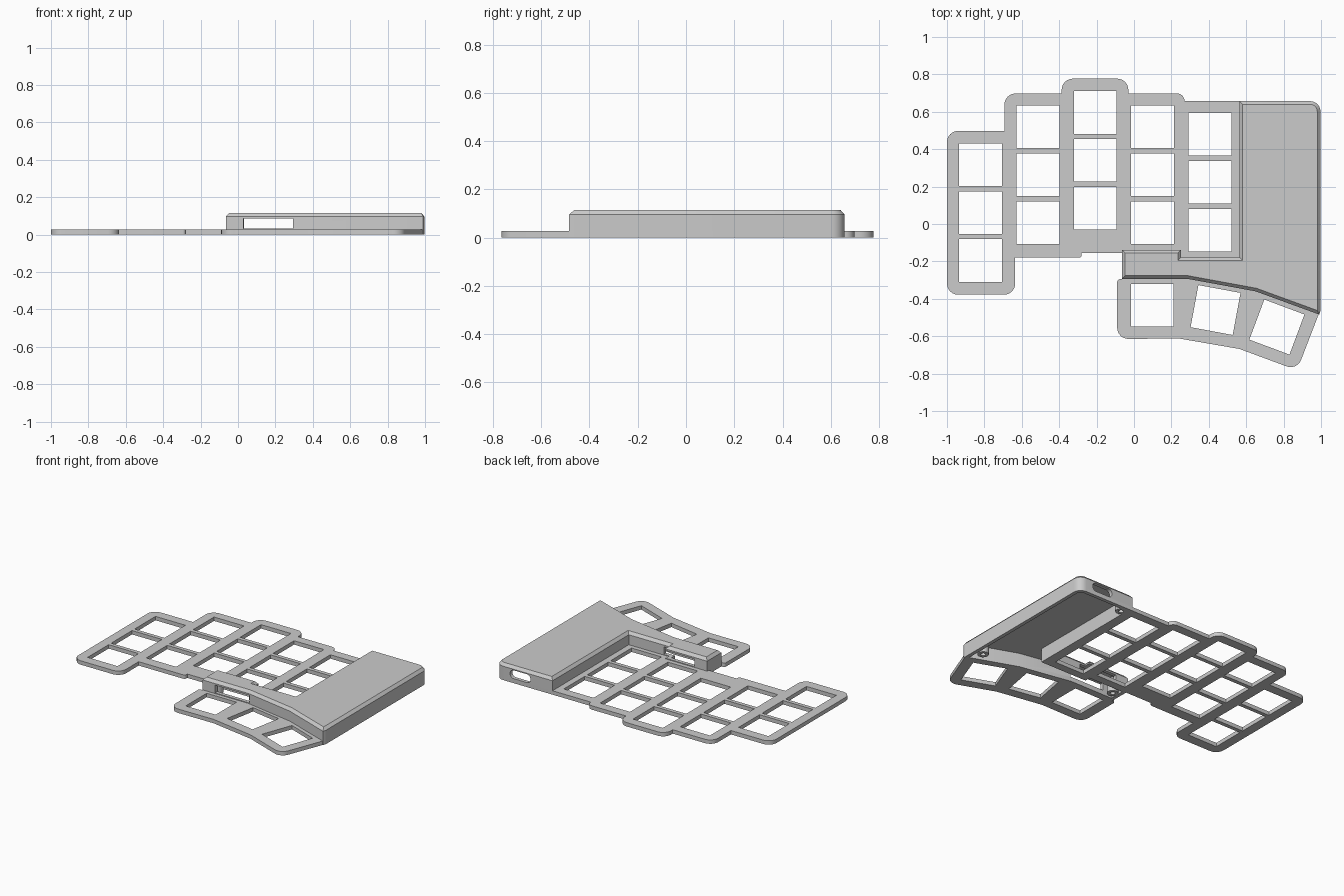
import bpy, bmesh, math
from mathutils import Vector, Matrix

if "Cube" in bpy.data.objects:
    bpy.data.objects.remove(bpy.data.objects["Cube"])

grey = bpy.data.materials.new("matte grey")
grey.use_nodes = True
grey.diffuse_color = (0.6, 0.6, 0.6, 1)
grey.node_tree.nodes["Principled BSDF"].inputs["Base Color"].default_value = (0.6, 0.6, 0.6, 1)

PLATE_TOP, WALL_TOP, COVER_TOP = 0.027, 0.096, 0.115
KEY = 0.229


def rounded(corners, steps=6):
    """Outline from (x, y, radius) corners, with arcs where radius is set."""
    out = []
    for i, (x, y, r) in enumerate(corners):
        p = Vector((x, y))
        if not r:
            out.append(p)
            continue
        a = (Vector(corners[i - 1][:2]) - p).normalized()
        b = (Vector(corners[(i + 1) % len(corners)][:2]) - p).normalized()
        half = a.angle(b) / 2
        centre = p + (a + b).normalized() * r / math.sin(half)
        start = (p + a * r / math.tan(half) - centre).normalized()
        end = (p + b * r / math.tan(half) - centre).normalized()
        out += [centre + start.slerp(end, k / steps) * r for k in range(steps + 1)]
    return out


def inset(points, d):
    """Offset a counter-clockwise outline inwards with mitred corners."""
    out = []
    for i, p in enumerate(points):
        a = (p - points[i - 1]).normalized()
        b = (points[(i + 1) % len(points)] - p).normalized()
        na, nb = Vector((-a.y, a.x)), Vector((-b.y, b.x))
        out.append(p + (na + nb) * d / (1 + na.dot(nb)))
    return out


def circle(x, y, r, n=20):
    return [Vector((x + r * math.cos(math.tau * k / n), y + r * math.sin(math.tau * k / n)))
            for k in range(n)]


def loft(name, rings):
    """Skin a list of (outline, z) rings and cap both ends."""
    bm = bmesh.new()
    loops = [[bm.verts.new((p.x, p.y, z)) for p in pts] for pts, z in rings]
    for lo, hi in zip(loops, loops[1:]):
        for i in range(len(lo)):
            j = (i + 1) % len(lo)
            bm.faces.new((lo[i], lo[j], hi[j], hi[i]))
    bm.faces.new(loops[0])
    bm.faces.new(loops[-1])
    bmesh.ops.recalc_face_normals(bm, faces=bm.faces)
    mesh = bpy.data.meshes.new(name)
    bm.to_mesh(mesh)
    bm.free()
    mesh.materials.append(grey)
    ob = bpy.data.objects.new(name, mesh)
    bpy.context.collection.objects.link(ob)
    return ob


def activate(ob):
    bpy.ops.object.select_all(action="DESELECT")
    ob.select_set(True)
    bpy.context.view_layer.objects.active = ob


def cut(ob, cutter):
    mod = ob.modifiers.new("cut", "BOOLEAN")
    mod.operation, mod.solver, mod.object = "DIFFERENCE", "EXACT", cutter
    activate(ob)
    bpy.ops.object.modifier_apply(modifier=mod.name)
    bpy.data.objects.remove(cutter)


def key_hole(x, y, degrees=0):
    h = KEY / 2
    turn = Matrix.Rotation(math.radians(degrees), 2)
    return [Vector((x, y)) + turn @ Vector(c) for c in ((-h, -h), (h, -h), (h, h), (-h, h))]


# Controller cover outline, counter-clockwise
cover_outline = rounded([
    (-0.065, -0.293, 0), (0.285, -0.293, 0), (0.65, -0.36, 0), (0.99, -0.484, 0),
    (0.997, -0.465, 0), (0.997, 0.657, 0.055), (0.563, 0.657, 0), (0.563, -0.178, 0),
    (0.252, -0.178, 0), (0.252, -0.138, 0), (-0.065, -0.138, 0)])
cavity = inset(cover_outline, 0.025)

# Switch plate outline, counter-clockwise
plate_outline = rounded([
    (-1, -0.378, 0.06), (-0.635, -0.378, 0.06), (-0.635, -0.18, 0), (-0.28, -0.18, 0.015),
    (-0.28, -0.155, 0), (-0.065, -0.155, 0), (-0.065, -0.295, 0), (-0.09, -0.295, 0.015),
    (-0.09, -0.615, 0.06), (0.24, -0.612, 0), (0.564, -0.668, 0), (0.872, -0.782, 0.06),
    (0.99, -0.476, 0), (0.997, -0.46, 0), (0.997, 0.657, 0.055), (0.27, 0.657, 0),
    (0.27, 0.698, 0.04), (-0.03, 0.698, 0), (-0.03, 0.777, 0.06), (-0.387, 0.777, 0.06),
    (-0.387, 0.698, 0), (-0.693, 0.698, 0.06), (-0.693, 0.498, 0), (-1, 0.498, 0.06)])

# Key openings: five staggered columns of three, plus the thumb fan
holes = [key_hole(-0.82 + 0.3065 * c, top - 0.2565 * r)
         for c, top in enumerate((0.317, 0.52, 0.597, 0.52, 0.48)) for r in range(3)]
holes += [key_hole(0.098, -0.434), key_hole(0.436, -0.46, -10.5), key_hole(0.764, -0.551, -20.5)]

# Plate: filled flat curve with holes, given thickness
curve = bpy.data.curves.new("switch_plate", "CURVE")
curve.dimensions, curve.fill_mode, curve.extrude = "2D", "BOTH", PLATE_TOP / 2
for pts in [plate_outline, cavity] + holes:
    spline = curve.splines.new("POLY")
    spline.points.add(len(pts) - 1)
    for sp, p in zip(spline.points, pts):
        sp.co = (p.x, p.y, 0, 1)
    spline.use_cyclic_u = True
curve.materials.append(grey)
plate = bpy.data.objects.new("switch_plate", curve)
bpy.context.collection.objects.link(plate)
plate.location.z = PLATE_TOP / 2
activate(plate)
bpy.ops.object.convert(target="MESH")

# Cover: hollow shell, open below, with a chamfered top edge
cover = loft("controller_cover", [
    (cavity, WALL_TOP), (cavity, 0), (cover_outline, 0),
    (cover_outline, WALL_TOP), (inset(cover_outline, 0.017), COVER_TOP)])

# Window through the narrow arm
window = [Vector(c) for c in ((0.03, -0.4), (0.295, -0.4), (0.295, -0.1), (0.03, -0.1))]
cut(cover, loft("window_cutter", [(window, 0.032), (window, 0.085)]))

# Rounded cable slot in the back wall
slot = rounded([(-0.078, -0.029, 0.027), (0.078, -0.029, 0.027),
                (0.078, 0.029, 0.027), (-0.078, 0.029, 0.027)])
slot_cutter = loft("slot_cutter", [(slot, -0.04), (slot, 0.04)])
slot_cutter.rotation_euler.x = math.pi / 2
slot_cutter.location = (0.81, 0.645, 0.06)
cut(cover, slot_cutter)

# Screw bosses under the cover
for i, (x, y) in enumerate(((0.93, -0.365), (0.615, 0.605), (-0.005, -0.215))):
    outer, bore = circle(x, y, 0.036), circle(x, y, 0.016)
    loft(f"screw_boss_{i + 1}", [(bore, 0.07), (bore, 0), (outer, 0), (outer, 0.1)])

# Smooth the rounded corners, keep edges sharp
for ob in list(bpy.context.collection.objects):
    if ob.type == "MESH" and grey.name in ob.data.materials:
        activate(ob)
        bpy.ops.object.shade_smooth_by_angle(angle=math.radians(20))
